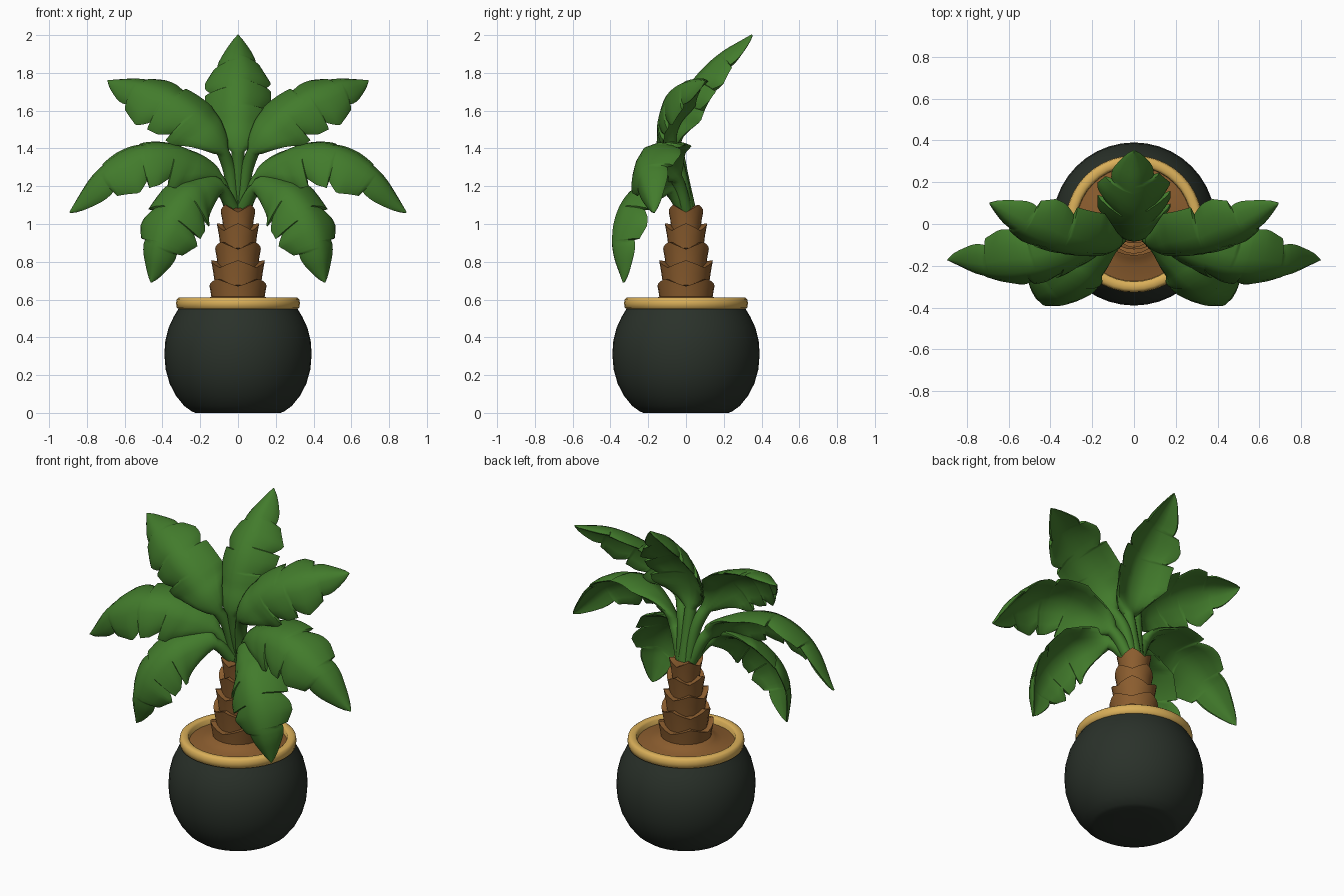
import bpy, bmesh, math
from mathutils import Vector

cube = bpy.data.objects.get("Cube")
if cube:
    bpy.data.objects.remove(cube, do_unlink=True)


def material(name, r, g, b):
    m = bpy.data.materials.new(name)
    m.use_nodes = True
    m.diffuse_color = (r, g, b, 1)
    m.node_tree.nodes["Principled BSDF"].inputs["Base Color"].default_value = (r, g, b, 1)
    return m


GREEN = material("leaf green", 0.055, 0.2, 0.025)
BROWN = material("bark brown", 0.26, 0.11, 0.028)
GOLD = material("rim gold", 0.7, 0.43, 0.1)
DARK = material("pot charcoal", 0.023, 0.031, 0.023)


def loft(name, rings, mat, angle=40, closed=False):
    """Skin a list of equal rings; cap the ends unless the loft closes on itself."""
    bm = bmesh.new()
    loops = [[bm.verts.new(p) for p in ring] for ring in rings]
    n = len(loops[0])
    pairs = list(zip(loops, loops[1:]))
    if closed:
        pairs.append((loops[-1], loops[0]))
    else:
        bm.faces.new(loops[0])
        bm.faces.new(loops[-1])
    for a, b in pairs:
        for i in range(n):
            j = (i + 1) % n
            bm.faces.new((a[i], a[j], b[j], b[i]))
    bmesh.ops.recalc_face_normals(bm, faces=bm.faces)
    mesh = bpy.data.meshes.new(name)
    bm.to_mesh(mesh)
    bm.free()
    mesh.materials.append(mat)
    obj = bpy.data.objects.new(name, mesh)
    bpy.context.collection.objects.link(obj)
    bpy.ops.object.select_all(action='DESELECT')
    obj.select_set(True)
    bpy.context.view_layer.objects.active = obj
    bpy.ops.object.shade_smooth_by_angle(angle=math.radians(angle))
    return obj


def circle(r, z, n=40):
    return [(r * math.cos(k * math.tau / n), r * math.sin(k * math.tau / n), z) for k in range(n)]


def lathe(name, profile, mat, angle=50, closed=False):
    return loft(name, [circle(r, z) for r, z in profile], mat, angle, closed)


# Pot, rim and soil
lathe("pot", [(0.1, 0), (0.225, 0), (0.245, 0.008), (0.285, 0.037), (0.328, 0.09), (0.362, 0.155),
              (0.383, 0.23), (0.39, 0.31), (0.385, 0.38), (0.368, 0.45), (0.34, 0.51), (0.31, 0.56)], DARK)
lathe("pot_rim", [(0.31, 0.548), (0.324, 0.556), (0.328, 0.58), (0.324, 0.602), (0.312, 0.611),
                  (0.288, 0.611), (0.276, 0.602), (0.272, 0.55)], GOLD, 60, True)
lathe("soil", [(0.285, 0.555), (0.285, 0.572), (0.2, 0.585), (0.165, 0.6), (0.13, 0.625)], BROWN)

# Trunk: flared tiers of overlapping pointed bark scales
TIERS, SIDES = 5, 24
for t in range(TIERS):
    f = t / (TIERS - 1)
    low = 0.58 + 0.098 * t
    r = 0.137 - 0.06 * f
    rings = []
    for rise, grow in ((0, 0), (0.07, 0.006), (0.13, 0.014), (0.125, -0.02)):
        ring = []
        for k in range(SIDES):
            a = (k + 3 * (t % 2)) * math.tau / SIDES
            point = abs((k % 6) - 3) / 3
            rad = r + grow + 0.006 * (1 - point) * rise / 0.12
            z = low + rise * (1 - 0.3 * point)
            ring.append((rad * math.cos(a), rad * math.sin(a), z))
        rings.append(ring)
    loft("trunk_tier_%d" % (t + 1), rings, BROWN, 30)


def spline(points, t):
    """Catmull-Rom point at t in 0..1."""
    p = [Vector(q) for q in points]
    p = [2 * p[0] - p[1]] + p + [2 * p[-1] - p[-2]]
    s = min(t, 0.99999) * (len(points) - 1)
    i = int(s)
    f = s - i
    a, b, c, d = p[i:i + 4]
    return 0.5 * (2 * b + (c - a) * f + (2 * a - 5 * b + 4 * c - d) * f * f
                  + (3 * b - a - 3 * c + d) * f ** 3)


def blade_width(t, width, stem, notches):
    """Half width: slim stalk, broad blade, blunt pointed tip, short tears."""
    if t < stem:
        return 0.034
    s = (t - stem) / (1 - stem)
    w = width * min(1, 0.2 + s / 0.32) ** 0.8 * min(1, (1 - s) / 0.36) ** 0.75
    for n in notches:
        if 0 <= s - n < 0.1:
            w *= 1 - 0.22 * (1 - (s - n) / 0.1) ** 1.5
    return max(w, 0.034 * (1 - s) + 0.002)


INNER, OUTER = (0.33, 0.54, 0.78), (0.48, 0.74)


def leaf(name, points, facing, width, stem=0.3, droop=0.6, left=OUTER, right=INNER):
    facing = Vector(facing)
    ticks = [k / 48 for k in range(49)]
    # Paired rows make the tears in the edge sharp
    for n in left + right:
        t = stem + n * (1 - stem)
        ticks += [t - 0.001, t + 0.004]
    rings = []
    for t in sorted(ticks):
        p = spline(points, t)
        tangent = (spline(points, min(t + 0.01, 1)) - spline(points, max(t - 0.01, 0))).normalized()
        side = tangent.cross(facing).normalized()
        normal = side.cross(tangent)
        blade = max(0, min(1, (t - stem) / 0.15))
        thick = 0.034 * (1 - blade) + 0.017 * blade
        thick *= min(1, 0.3 + (1 - t) * 6)
        ring = []
        for k in range(16):
            a = k * math.tau / 16
            u, v = math.cos(a), math.sin(a)
            w = blade_width(t, width, stem, left if u < 0 else right)
            v = math.copysign(abs(v) ** (1 - 0.5 * blade), v)
            bend = droop * blade * w * abs(u) ** 1.6
            ring.append(p + side * (u * w) + normal * (v * thick - bend)
                        + tangent * (0.12 * blade * w * abs(u)))
        rings.append(ring)
    return loft(name, rings, GREEN, 45)


# Leaves: one upright at the centre, then three mirrored pairs
leaf("top_leaf", [(0, 0.02, 1.07), (0, -0.03, 1.3), (0, -0.055, 1.48), (0, 0.01, 1.69),
                  (0, 0.14, 1.85), (0, 0.35, 2.0)], (0, -1, 0.6), 0.175, droop=0.68)
for label, m in (("left", 1), ("right", -1)):
    tears = {"left": OUTER, "right": INNER} if m > 0 else {"left": INNER, "right": OUTER}

    def pair(name, points, facing, width, **kw):
        leaf(label + "_" + name, [(m * x, y, z) for x, y, z in points],
             (m * facing[0], facing[1], facing[2]), width, **tears, **kw)

    pair("upper_leaf", [(0.02, 0.01, 1.07), (0.05, -0.04, 1.3), (0.14, -0.12, 1.48), (0.3, -0.11, 1.63),
                        (0.5, -0.035, 1.72), (0.69, 0.1, 1.757)], (0, -0.78, 0.65), 0.172)
    pair("middle_leaf", [(0.03, 0, 1.07), (0.11, -0.05, 1.24), (0.26, -0.145, 1.36), (0.47, -0.21, 1.39),
                         (0.69, -0.225, 1.285), (0.89, -0.17, 1.06)], (0.1, -0.65, 0.76), 0.175, stem=0.22)
    pair("lower_leaf", [(0.02, -0.01, 1.07), (0.1, -0.1, 1.19), (0.23, -0.25, 1.185), (0.345, -0.345, 1.07),
                        (0.42, -0.375, 0.9), (0.46, -0.33, 0.69)], (0.25, -0.9, 0.35), 0.172,
         stem=0.2, droop=0.65)
